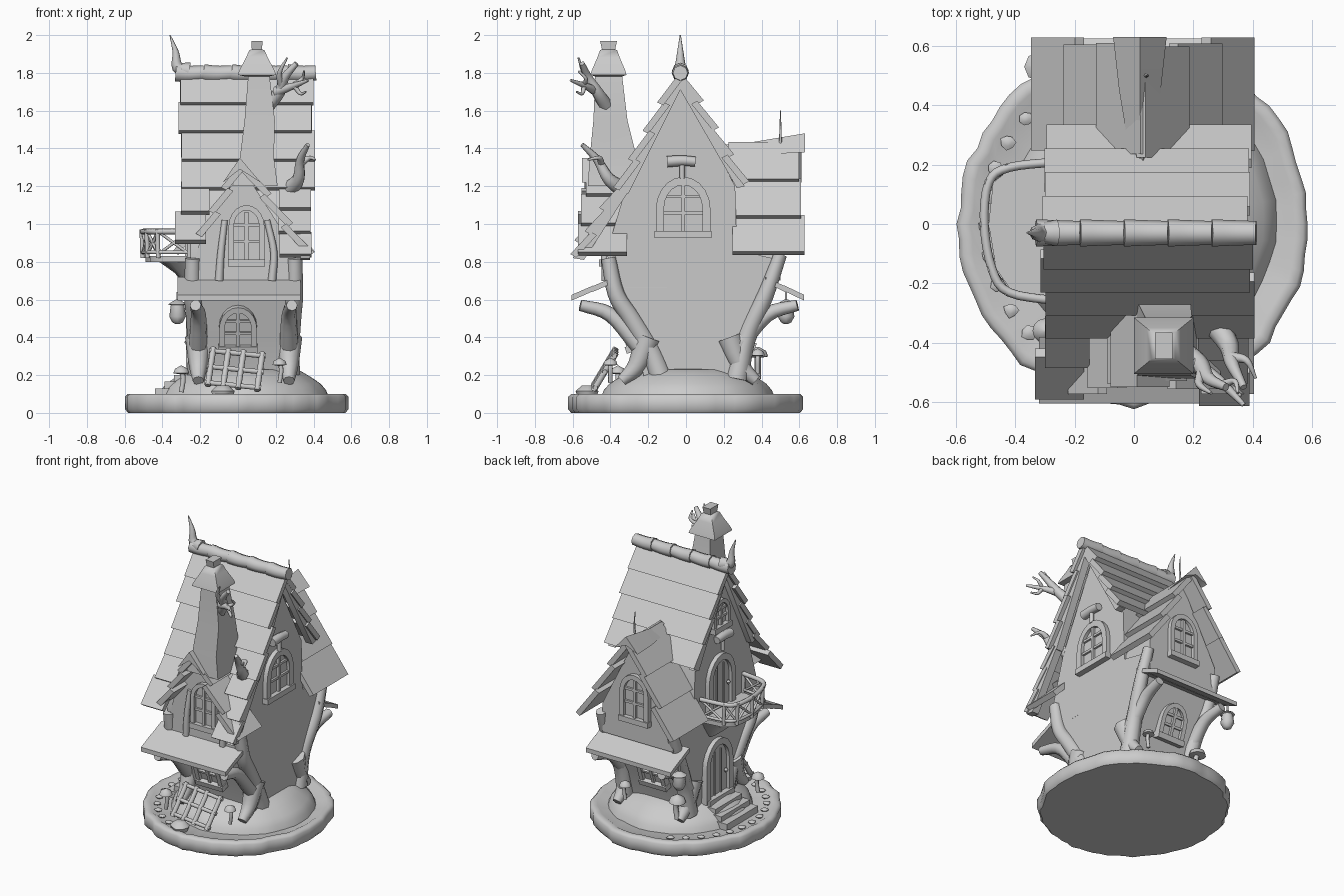
import bpy, bmesh, math, random
from mathutils import Vector, Matrix

random.seed(4)
if "Cube" in bpy.data.objects:
    bpy.data.objects.remove(bpy.data.objects["Cube"])

GREY = bpy.data.materials.new("plain_grey")
GREY.use_nodes = True
GREY.diffuse_color = (0.6, 0.6, 0.6, 1)
GREY.node_tree.nodes["Principled BSDF"].inputs["Base Color"].default_value = (0.6, 0.6, 0.6, 1)
parts = []


def add(name, bm):
    bmesh.ops.recalc_face_normals(bm, faces=bm.faces)
    mesh = bpy.data.meshes.new(name)
    bm.to_mesh(mesh)
    bm.free()
    mesh.materials.append(GREY)
    ob = bpy.data.objects.new(name, mesh)
    bpy.context.collection.objects.link(ob)
    parts.append(ob)
    return ob


def loft(name, rings, closed=False):
    """Skin a list of equal point rings; caps the ends unless closed."""
    bm = bmesh.new()
    vs = [[bm.verts.new(p) for p in r] for r in rings]
    n = len(vs[0])
    pairs = list(zip(vs, vs[1:])) + ([(vs[-1], vs[0])] if closed else [])
    for a, b in pairs:
        for i in range(n):
            bm.faces.new((a[i], a[(i + 1) % n], b[(i + 1) % n], b[i]))
    if not closed:
        bm.faces.new(vs[0])
        bm.faces.new(vs[-1])
    return add(name, bm)


def prism(name, pts, axis, lo, hi):
    place = {"x": lambda p, t: (t, p[0], p[1]), "y": lambda p, t: (p[0], t, p[1]),
             "z": lambda p, t: (p[0], p[1], t)}[axis]
    return loft(name, [[place(p, t) for p in pts] for t in (lo, hi)])


def box(name, x, y, z):
    return prism(name, [(x[0], y[0]), (x[1], y[0]), (x[1], y[1]), (x[0], y[1])], "z", *z)


def lathe(name, profile, centre=(0, 0, 0), sides=16, rough=0.0, sy=1.0):
    wob = [1 + random.uniform(-rough, rough) for _ in range(sides)]
    turn = [2 * math.pi * i / sides for i in range(sides)]
    c = Vector(centre)
    return loft(name, [[c + Vector((r * w * math.cos(t), r * w * sy * math.sin(t), z))
                        for w, t in zip(wob, turn)] for r, z in profile])


def tube(name, pts, r0, r1=None):
    """Tapered smooth limb: round rings along a smoothed path."""
    pts = [Vector(p) for p in pts]
    ext = [pts[0] * 2 - pts[1]] + pts + [pts[-1] * 2 - pts[-2]]
    path = []
    for a, b, c, d in zip(ext, ext[1:], ext[2:], ext[3:]):
        for k in range(4):
            t = k / 4
            path.append(0.5 * (2 * b + (c - a) * t + (2 * a - 5 * b + 4 * c - d) * t * t
                               + (3 * b - a - 3 * c + d) * t ** 3))
    path.append(pts[-1])
    r1 = r0 if r1 is None else r1
    side = (path[1] - path[0]).orthogonal().normalized()
    rings = []
    for i, p in enumerate(path):
        d = (path[min(i + 1, len(path) - 1)] - path[max(i - 1, 0)]).normalized()
        side = (side - d * side.dot(d)).normalized()
        up, r = d.cross(side), r0 + (r1 - r0) * i / (len(path) - 1)
        rings.append([p + (side * math.cos(k * math.pi / 4) + up * math.sin(k * math.pi / 4)) * r
                      for k in range(8)])
    return loft(name, rings)


def courses(name, p0, p1, n, axis, lo, hi, flare_lo=0.0, flare_hi=0.0):
    """Overlapping rows of roof boards from p0 down to p1."""
    p0, p1 = Vector(p0), Vector(p1)
    d = (p1 - p0).normalized()
    out = Vector((-d.y, d.x)) * (1 if d.x > 0 else -1)
    for i in range(n):
        a, b = p0.lerp(p1, i / n), p0.lerp(p1, min((i + 1.1) / n, 1.03))
        prof = [a + out * 0.01, b + out * 0.042, b + out * 0.006, a - out * 0.025]
        j = random.uniform(-0.01, 0.01)
        prism(name, prof, axis, lo + j - flare_lo * i, hi + j + flare_hi * i)


def arch(w, h, n=10):
    """Rounded arch outline, from lower left over the top to lower right."""
    s = h - w * 0.6
    return [(-w / 2, 0)] + [(-w / 2 * math.cos(math.pi * i / n), s + w * 0.6 * math.sin(math.pi * i / n))
                            for i in range(n + 1)] + [(w / 2, 0)]


def window(name, at, w, h, turn, tilt=0.0, door=False):
    m = Matrix.Translation(at) @ Matrix.Rotation(turn, 4, "Z") @ Matrix.Rotation(tilt, 4, "X")
    first = len(parts)
    outer, inner = arch(w, h), arch(w * 0.7, h - w * 0.15)
    loft(name + "_frame", [[(x, y, z) for x, z in o] for o, y in
                           ((outer, 0.05), (outer, -0.03), (inner, -0.03), (inner, 0.05))], closed=True)
    prism(name + "_pane", inner, "y", -0.008, 0.03)
    if door:
        for x in (-w * 0.12, w * 0.12):
            box(name + "_plank_strip", (x - 0.005, x + 0.005), (-0.016, 0.02), (0, h * 0.8))
        lathe(name + "_knob", [(0.005, -0.015), (0.014, 0), (0.005, 0.015)], (w * 0.25, -0.025, h * 0.4), 8)
    else:
        box(name + "_mullion", (-0.01, 0.01), (-0.025, 0.02), (0, h * 0.88))
        for z in (0.38, 0.66):
            box(name + "_bar", (-w * 0.36, w * 0.36), (-0.022, 0.02), (h * z - 0.008, h * z + 0.008))
        box(name + "_sill", (-w * 0.52, w * 0.52), (-0.04, 0.04), (-0.015, 0.022))
    for ob in parts[first:]:
        ob.data.transform(m)


def mushroom(at, s):
    x, y, z = at
    tube("mushroom_stem", [(x, y, z - 0.04), (x + 0.01 * s, y, z + 0.03 * s), (x, y, z + 0.07 * s)], 0.013 * s)
    lathe("mushroom_cap", [(0.012 * s, 0.055 * s), (0.042 * s, 0.06 * s), (0.034 * s, 0.083 * s),
                           (0.004 * s, 0.1 * s)], at, 12)


# Ground: bark-edged disc, grassy mound, path stones, steps
lathe("base_disc", [(0.575, 0), (0.59, 0.02), (0.59, 0.085), (0.575, 0.1), (0.545, 0.1), (0.52, 0.085),
                    (0.3, 0.085)], sides=72, rough=0.017, sy=1.04)
lathe("mound", [(0.46, 0.07), (0.44, 0.12), (0.41, 0.155), (0.35, 0.195), (0.29, 0.23), (0.1, 0.24)],
      (0.03, 0.01, 0), 40, 0.012)
for k in range(13):
    t = math.radians(115 + 11 * k)
    lathe("path_stone", [(0.02, 0), (0.025, 0.008), (0.012, 0.016)],
          (0.5 * math.cos(t), 0.52 * math.sin(t), 0.085), 7, 0.15)
for k in range(4):
    box("door_step", (-0.44 + 0.05 * k, -0.2), (-0.16 + 0.015 * k, 0.18 - 0.01 * k), (0.08, 0.13 + 0.035 * k))

# House body: flared walls with gable ends, leaning slightly outwards
WALL = [(-0.22, 0.18), (-0.27, 0.38), (-0.36, 0.6), (-0.42, 0.85), (-0.33, 1.15), (-0.03, 1.75),
        (0.26, 1.2), (0.27, 0.86), (0.5, 0.81), (0.43, 0.62), (0.32, 0.38), (0.27, 0.18)]
loft("house_walls", [[(x + lean * min(z, 0.85), y, z) for y, z in WALL] for x, lean in ((-0.23, -0.025), (0.28, 0.03))])
prism("front_dormer_wall", [(-0.26, 0.66), (0.3, 0.66), (0.29, 0.88), (0.02, 1.3), (-0.2, 0.92)], "y", -0.42, -0.1)
prism("back_dormer_wall", [(-0.25, 0.7), (0.29, 0.7), (0.29, 0.9), (0.03, 1.42), (-0.24, 0.9)], "y", 0.1, 0.5)

# Roof boards
APEX = (-0.03, 1.79)
courses("front_roof_boards", APEX, (-0.34, 1.19), 4, "x", -0.305, 0.4)
courses("back_roof_boards", APEX, (0.29, 1.22), 4, "x", -0.3, 0.39)
courses("front_left_eave", (-0.34, 1.2), (-0.57, 0.83), 3, "x", 0.22, 0.39)
courses("front_right_eave", (-0.33, 1.22), (-0.55, 0.9), 2, "x", -0.31, -0.16, 0.015)
for x in (-0.29, 0.33):
    for foot in ((-0.35, 1.17), (0.31, 1.2)):
        prism("barge_board", [(-0.03, 1.81), (-0.03, 1.71), (foot[0] * 0.87, foot[1] - 0.01), foot],
              "x", x, x + 0.05)
prism("eave_barge_board", [(-0.35, 1.2), (-0.3, 1.18), (-0.54, 0.81), (-0.6, 0.82)], "x", 0.33, 0.38)

# Dormer roofs
for side, foot in (("right", (-0.18, 0.94)), ("left", (0.36, 0.84))):
    courses("front_dormer_roof_" + side, (0.02, 1.31), foot, 3, "y", -0.53, -0.24, 0.025, -0.04)
for side, foot in (("right", (-0.3, 0.85)), ("left", (0.36, 0.85))):
    courses("back_dormer_roof_" + side, (0.03, 1.43), foot, 3, "y", 0.23, 0.605, -0.005, 0.008)
prism("front_dormer_ridge", [(-0.08, 1.22), (0.01, 1.35), (0.12, 1.22), (0.01, 1.29)], "y", -0.55, -0.24)
loft("back_dormer_ridge", [[(0.02 - w, y, z - w), (0.02, y, z + 0.01), (0.02 + w, y, z - w), (0.02, y, z - 0.05)]
                           for w, y, z in ((0.03, 0.21, 1.4), (0.07, 0.45, 1.44), (0.09, 0.63, 1.47))])
tube("dormer_spike", [(0.04, 0.5, 1.42), (0.045, 0.5, 1.52), (0.04, 0.5, 1.6)], 0.008, 0.002)

# Ridge log with curled horn
for k in range(5):
    x = -0.33 + 0.148 * k
    tube("ridge_log", [(x, -0.03, 1.8), (x + 0.07, -0.03, 1.795), (x + 0.15, -0.03, 1.8)], 0.046, 0.04)
tube("ridge_horn", [(-0.26, -0.03, 1.81), (-0.32, -0.03, 1.83), (-0.33, -0.03, 1.91), (-0.36, -0.03, 2.0)], 0.045, 0.003)

# Chimney with pointed cap
def square(cx, cy, hx, hy, z):
    return [(cx - hx, cy - hy, z), (cx + hx, cy - hy, z), (cx + hx, cy + hy, z), (cx - hx, cy + hy, z)]

loft("chimney", [square(0.09, -0.36, 0.12, 0.16, 1.2), square(0.1, -0.385, 0.09, 0.125, 1.35),
                 square(0.115, -0.4, 0.08, 0.09, 1.55), square(0.11, -0.41, 0.055, 0.07, 1.8)])
loft("chimney_cap", [square(0.1, -0.41, *s) for s in
                     ((0.06, 0.07, 1.78), (0.1, 0.095, 1.79), (0.095, 0.09, 1.81), (0.058, 0.06, 1.88),
                      (0.04, 0.045, 1.92), (0.027, 0.035, 1.925), (0.03, 0.045, 1.97))])

# Twisted branches on the chimney and roof
tube("chimney_branch", [(0.15, -0.42, 1.62), (0.22, -0.47, 1.7), (0.25, -0.52, 1.78), (0.31, -0.55, 1.85)], 0.04, 0.014)
tube("chimney_twig", [(0.2, -0.47, 1.7), (0.29, -0.53, 1.73), (0.37, -0.61, 1.76)], 0.028, 0.008)
tube("chimney_twig", [(0.23, -0.5, 1.74), (0.22, -0.54, 1.8), (0.26, -0.57, 1.88)], 0.022, 0.005)
tube("chimney_twig", [(0.3, -0.54, 1.73), (0.33, -0.55, 1.69), (0.36, -0.58, 1.7)], 0.014, 0.005)
tube("chimney_twig", [(0.3, -0.54, 1.74), (0.34, -0.53, 1.77), (0.35, -0.57, 1.81)], 0.014, 0.005)
tube("roof_branch", [(0.27, -0.33, 1.18), (0.32, -0.41, 1.24), (0.33, -0.47, 1.34), (0.37, -0.55, 1.42)], 0.045, 0.012)
tube("roof_twig", [(0.33, -0.45, 1.32), (0.38, -0.46, 1.35), (0.41, -0.52, 1.34)], 0.02, 0.005)

# Sloping plank ledges on front and back
for y0, y1 in ((-0.38, -0.6), (0.42, 0.62)):
    for k in range(2):
        a, b = y0 + (y1 - y0) * k / 2, y0 + (y1 - y0) * (k + 1.05) / 2
        z = 0.72 - 0.045 * k
        prism("ledge_plank", [(a, z), (b, z - 0.05), (b, z - 0.08), (a, z - 0.03)], "x", -0.32, 0.33)

# Corner trunks, forked struts and spreading roots
for s in (-1, 1):
    x, lean = (-0.21, -0.03) if s < 0 else (0.27, 0.03)
    tube("front_trunk", [(x, -0.13, 0.18), (x, -0.19, 0.33), (x + lean / 2, -0.29, 0.5), (x + lean, -0.37, 0.63),
                         (x + lean, -0.41, 0.82)], 0.06, 0.04)
    tube("back_trunk", [(x, 0.27, 0.18), (x, 0.32, 0.4), (x + lean, 0.42, 0.62), (x + lean, 0.5, 0.84)], 0.06, 0.035)
    for side, o in ((-1, 0.0), (1, 0.03)):
        tube("ledge_strut", [(x, side * 0.25 + o, 0.36), (x, side * 0.4 + o, 0.52),
                             (x + lean / 2, side * 0.56 + o, 0.57)], 0.05, 0.03)
        tube("root", [(x, side * 0.2 + o, 0.4), (x, side * 0.26 + o, 0.25), (x, side * 0.34 + o, 0.17)], 0.07, 0.03)

# Windows and doors
window("front_dormer_window", (0.045, -0.42, 0.79), 0.19, 0.31, 0)
window("front_lower_window", (0, -0.28, 0.34), 0.2, 0.24, 0, 0.33)
window("left_gable_window", (0.306, -0.015, 0.94), 0.29, 0.31, math.pi / 2)
window("back_dormer_window", (0.03, 0.5, 0.85), 0.22, 0.32, math.pi)
window("back_lower_window", (0, 0.33, 0.36), 0.2, 0.24, math.pi, 0.33)
window("right_gable_window", (-0.25, 0, 1.38), 0.18, 0.2, -math.pi / 2)
window("entrance_door", (-0.245, 0.02, 0.21), 0.29, 0.41, -math.pi / 2, 0, True)
window("balcony_door", (-0.25, 0, 0.83), 0.29, 0.37, -math.pi / 2, 0, True)
for x, z in ((0.33, 1.33), (-0.27, 1.31)):
    tube("gable_log", [(x, -0.1, z), (x, -0.02, z + 0.005), (x, 0.05, z)], 0.03, 0.026)
    tube("gable_log_peg", [(x, -0.02, z), (x, -0.02, z - 0.09)], 0.014)
for x in (-0.1, 0.18):
    tube("dormer_post", [(x, -0.425, 0.7), (x + 0.01, -0.43, 0.85), (x * 0.8 + 0.01, -0.425, 1.02)], 0.022, 0.016)

# Balcony
RAIL = [(-0.25, 0.21), (-0.41, 0.19), (-0.475, 0.14), (-0.49, 0), (-0.465, -0.15), (-0.41, -0.23), (-0.25, -0.26)]
prism("balcony_floor", RAIL, "z", 0.8, 0.83)
loft("balcony_bracket", [[(-0.25 + (x + 0.25) * f, y * g, z) for x, y in RAIL]
                         for f, g, z in ((0.1, 0.5, 0.66), (0.35, 0.75, 0.74), (0.7, 0.9, 0.8))])
for z, r in ((0.96, 0.015), (0.85, 0.01)):
    tube("balcony_rail", [(x * 1.03, y, z) for x, y in RAIL], r)
for (x0, y0), (x1, y1) in zip(RAIL, RAIL[1:]):
    for za, zb in ((0.84, 0.96), (0.96, 0.84)):
        tube("balcony_lattice", [(x0 * 1.03, y0, za), (x1 * 1.03, y1, zb)], 0.008)
    tube("balcony_post", [(x1 * 1.03, y1, 0.82), (x1 * 1.04, y1, 0.97)], 0.012)

# Hanging lantern
tube("lantern_chain", [(-0.32, 0.53, 0.64), (-0.32, 0.53, 0.58)], 0.006)
lathe("lantern", [(0.01, 0.6), (0.05, 0.575), (0.036, 0.57), (0.044, 0.51), (0.028, 0.48), (0.01, 0.47)],
      (-0.32, 0.53, 0), 8)

# Leaning fence panel in front
def on_fence(x, h):
    return (x - 0.02 + h * 0.03, -0.49 + h * 0.12, 0.13 + h * 0.2 - x * 0.1)

for x in (-0.14, -0.06, 0.02, 0.12):
    tube("fence_post", [on_fence(x, 0), on_fence(x, 1)], 0.016)
for h in (0.08, 0.5, 0.92):
    tube("fence_rail", [on_fence(-0.16, h), on_fence(0.14, h)], 0.013)
lathe("front_boulder", [(0.05, 0), (0.06, 0.03), (0.03, 0.06)], (-0.08, -0.52, 0.085), 9, 0.12)

# Mushrooms
for at, s in (((0.22, -0.4, 0.2), 0.9), ((-0.3, -0.36, 0.15), 1.0), ((-0.2, 0.38, 0.22), 1.3), ((0.2, 0.38, 0.25), 0.9)):
    mushroom(at, s)

bpy.ops.object.select_all(action="DESELECT")
for ob in parts:
    ob.select_set(True)
bpy.context.view_layer.objects.active = parts[0]
bpy.ops.object.shade_smooth_by_angle(angle=math.radians(50))
